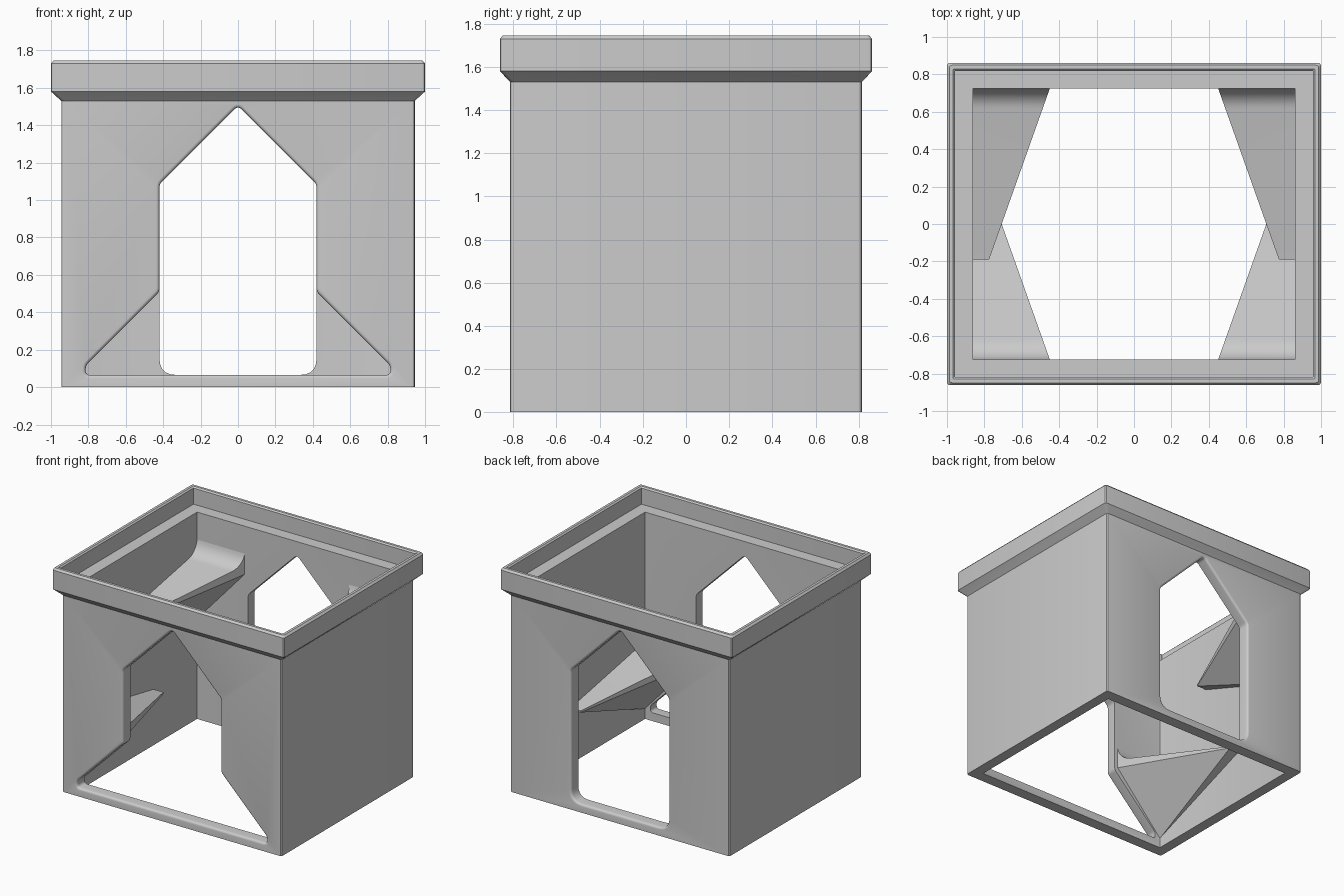
import bpy, bmesh, math
from mathutils import Vector

cube = bpy.data.objects.get("Cube")
if cube:
    bpy.data.objects.remove(cube, do_unlink=True)

grey = bpy.data.materials.new("plain grey")
grey.use_nodes = True
grey.diffuse_color = (0.6, 0.6, 0.6, 1)
grey.node_tree.nodes["Principled BSDF"].inputs["Base Color"].default_value = (0.6, 0.6, 0.6, 1)


def make_object(name, bm):
    bmesh.ops.recalc_face_normals(bm, faces=bm.faces)
    mesh = bpy.data.meshes.new(name)
    bm.to_mesh(mesh)
    bm.free()
    mesh.materials.append(grey)
    obj = bpy.data.objects.new(name, mesh)
    bpy.context.collection.objects.link(obj)
    bpy.ops.object.select_all(action='DESELECT')
    obj.select_set(True)
    bpy.context.view_layer.objects.active = obj
    bpy.ops.object.shade_smooth_by_angle(angle=math.radians(32))


def rounded(corners, steps=5):
    """Round each (x, z, radius) corner of a closed outline."""
    out = []
    for i, (x, z, r) in enumerate(corners):
        p = Vector((x, z))
        a = (Vector(corners[i - 1][:2]) - p).normalized()
        b = (Vector(corners[(i + 1) % len(corners)][:2]) - p).normalized()
        for k in range(steps + 1):
            t = k / steps
            out.append(p + a * r * (1 - t) ** 2 + b * r * t ** 2)
    return out


def widened(outline, distance):
    """Push a clockwise outline outwards by a distance."""
    out = []
    for i, p in enumerate(outline):
        a = (p - outline[i - 1]).normalized()
        b = (outline[(i + 1) % len(outline)] - p).normalized()
        na, nb = Vector((-a.y, a.x)), Vector((-b.y, b.x))
        out.append(p + (na + nb) * distance / (1 + na.dot(nb)))
    return out


def bridge(bm, first, second):
    for j in range(len(first)):
        bm.faces.new((first[j - 1], first[j], second[j], second[j - 1]))


# Hollow body with flared rim: one closed cross-section swept round a rectangle
# Each row is half width, half depth, height, corner radius
section = [(0.945, 0.815, 0, 0.02), (0.945, 0.815, 1.53, 0.02),
           (1.0, 0.862, 1.58, 0.02), (1.0, 0.862, 1.73, 0.02),
           (0.987, 0.849, 1.745, 0.015), (0.967, 0.829, 1.745, 0.006),
           (0.957, 0.819, 1.735, 0.004), (0.957, 0.819, 1.61, 0.004),
           (0.86, 0.725, 1.61, 0.002), (0.86, 0.725, 0, 0.002)]
body = bmesh.new()
rings = []
for hx, hy, z, r in section:
    outline = rounded([(hx, hy, r), (-hx, hy, r), (-hx, -hy, r), (hx, -hy, r)], 3)
    rings.append([body.verts.new((p.x, p.y, z)) for p in outline])
for i, ring in enumerate(rings):
    bridge(body, rings[i - 1], ring)


def open_wall(y, loop):
    """Replace the flat wall face at y by one with a hole along the loop."""
    wall = [f for f in body.faces if len(f.verts) == 4
            and all(abs(v.co.y - y) < 0.0001 for v in f.verts)
            and f.calc_area() > 1][0]
    edges = list(wall.edges)
    bmesh.ops.delete(body, geom=[wall], context='FACES_ONLY')
    edges += [body.edges.get((loop[j - 1], loop[j])) for j in range(len(loop))]
    bmesh.ops.triangle_fill(body, edges=edges, use_beauty=True, normal=(0, 1, 0))


# Doorways: half outlines mirrored in x, with a soft outer edge
def doorway(half, side):
    left = [(-x, z, r) for x, z, r in reversed(half)]
    outline = rounded([(0, 1.505, 0.03)] + half + left)
    soft = 0.018
    loops = []
    for k in range(5):
        a = math.pi / 2 * k / 4
        y = side * (0.815 - soft * (1 - math.cos(a)))
        loops.append([body.verts.new((p.x, y, p.y))
                      for p in widened(outline, soft * (1 - math.sin(a)))])
    loops.append([body.verts.new((p.x, side * 0.725, p.y)) for p in outline])
    for first, second in zip(loops, loops[1:]):
        bridge(body, first, second)
    open_wall(side * 0.815, loops[0])
    open_wall(side * 0.725, loops[-1])


doorway([(0.42, 1.085, 0.02), (0.42, 0.51, 0.02),
         (0.815, 0.115, 0.022), (0.815, 0.065, 0.025)], -1)
doorway([(0.42, 1.085, 0.02), (0.42, 0.065, 0.09)], 1)
make_object("body", body)


# Wall ramps: sloping top with a curved rise at the wall and a tapered underside
def ramp(name, sx, sy, lift):
    def inner_x(d):
        return 0.45 + 0.355 * d

    # d is the distance from the front or back wall
    length, radius, flat_z = 0.915, 0.11, 0.585
    steep = math.radians(80)
    top = [(length, 0.435)]
    for k in range(9):
        a = steep * k / 8
        top.append((radius * (1 - math.sin(a) / math.sin(steep)),
                    flat_z + radius * (1 - math.cos(a)) + 0.02 * k / 8))
    bm = bmesh.new()

    def vert(x, d, z):
        return bm.verts.new((sx * x, sy * (0.725 - d), z + lift))

    free = [vert(inner_x(d), d, z) for d, z in top]
    wall = [vert(0.861, d, z) for d, z in top]
    tip = vert(0.45, 0, 0.535)
    foot = vert(0.861, 0, 0.08)
    end_in = vert(inner_x(length), length, 0.422)
    end_out = vert(0.861, length, 0.422)
    for j in range(1, len(free)):
        bm.faces.new((free[j - 1], free[j], wall[j], wall[j - 1]))
    bm.faces.new(free + [tip, end_in])
    bm.faces.new(wall + [foot, end_out])
    bm.faces.new((free[-1], wall[-1], foot, tip))
    bm.faces.new((tip, foot, end_in))
    bm.faces.new((foot, end_out, end_in))
    bm.faces.new((free[0], wall[0], end_out, end_in))
    make_object(name, bm)


for side, sx in (("left", 1), ("right", -1)):
    ramp("lower_front_ramp_" + side, sx, -1, 0)
    ramp("upper_back_ramp_" + side, sx, 1, 0.7)
